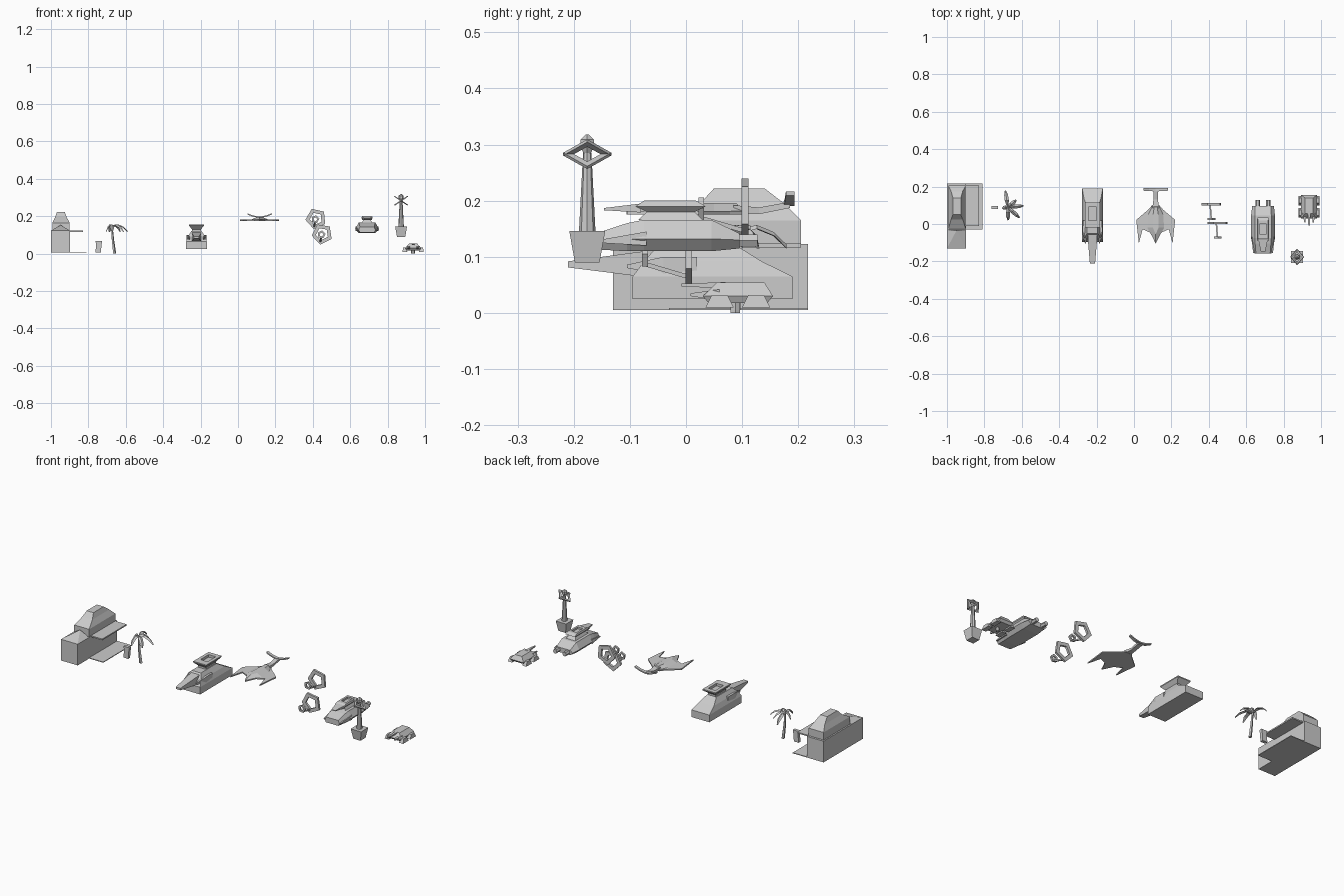
import bpy, math
from mathutils import Vector, Matrix


def make(name, verts, faces, mat=None):
    me = bpy.data.meshes.new(name)
    me.from_pydata([mat @ Vector(v) if mat else Vector(v) for v in verts], [], faces)
    ob = bpy.data.objects.new(name, me)
    bpy.context.collection.objects.link(ob)
    return ob


def loft(name, rings, mat=None, caps=True):
    n = len(rings[0])
    verts = [p for r in rings for p in r]
    faces = [(k * n + i, k * n + (i + 1) % n, (k + 1) * n + (i + 1) % n, (k + 1) * n + i)
             for k in range(len(rings) - 1) for i in range(n)]
    if caps:
        faces += [tuple(range(n))[::-1], tuple(range(len(verts) - n, len(verts)))]
    return make(name, verts, faces, mat)


def rz(x0, x1, y0, y1, z):
    return [(x0, y0, z), (x1, y0, z), (x1, y1, z), (x0, y1, z)]


def ry(cx, w, y, z0, z1):
    return [(cx - w, y, z0), (cx + w, y, z0), (cx + w, y, z1), (cx - w, y, z1)]


def box(name, x0, x1, y0, y1, z0, z1):
    return loft(name, [rz(x0, x1, y0, y1, z0), rz(x0, x1, y0, y1, z1)])


def circ(cx, cy, r, z, n, rot=0):
    return [(cx + r * math.cos(rot + 2 * math.pi * i / n),
             cy + r * math.sin(rot + 2 * math.pi * i / n), z) for i in range(n)]


def hoop(name, ro, ri, t, n, mat, rot=0):
    rings = [circ(0, 0, r, z, n, rot) for r, z in ((ro, -t), (ro, t), (ri, t), (ri, -t), (ro, -t))]
    return loft(name, rings, mat, caps=False)


def plate(name, pts, z0, z1):
    return loft(name, [[(x, y, z0) for x, y in pts], [(x, y, z1) for x, y in pts]])


# Building: long hall, peaked front roof, upper storey, hipped dome, canopy, paving
box("hall", -1, -.897, -.13, .217, .005, .123)
make("front_roof", [(-1, -.13, .123), (-.897, -.13, .123), (-.897, -.03, .123), (-1, -.03, .123),
                    (-.949, -.035, .153)],
     [(0, 1, 4), (1, 2, 4), (2, 3, 4), (3, 0, 4), (3, 2, 1, 0)])
loft("upper_storey", [rz(-.992, -.9, -.025, .205, .123), rz(-.992, -.9, -.025, .205, .165)])
loft("roof_dome", [rz(-.992, -.9, -.025, .205, .165), rz(-.978, -.916, .025, .175, .195),
                   rz(-.968, -.926, .05, .14, .222)])
box("canopy", -.9, -.83, -.01, .205, .117, .124)
box("paving", -.9, -.81, -.03, .217, .005, .009)

# Bollard beside the building
loft("bollard", [ry(0, .001, 0, 0, .001)] and
     [rz(-.763, -.733, .08, .097, .005), rz(-.758, -.73, .08, .097, .045),
      rz(-.762, -.726, .08, .097, .068)])

# Palm with drooping fronds
loft("palm_trunk", [circ(-.66, .088, .009, 0, 5), circ(-.669, .088, .007, .07, 5),
                    circ(-.675, .09, .005, .145, 5)])
for i, (deg, ln) in enumerate([(98, .09), (40, .06), (5, .085), (-42, .085), (-88, .07), (190, .03)]):
    m = Matrix.Translation((-.675, .09, .143)) @ Matrix.Rotation(math.radians(deg), 4, 'Z')
    secs = []
    for f, w, z in ((0, .004, 0), (.4, .011, .01), (.75, .010, -.003), (1, .003, -.025)):
        x = ln * f
        secs.append([(x, -w, z - .003), (x, w, z - .003), (x, 0, z + .004)])
    loft("palm_frond", secs, m)

# Hover tank: hull, cabin, flared turret with recessed hatch, nose beam and prongs
c = -.222
loft("tank_hull", [rz(c - .055, c + .055, -.095, .19, .025), rz(c - .055, c + .055, -.095, .19, .065),
                   rz(c - .045, c + .045, -.075, .135, .092), rz(c - .028, c + .028, -.05, .09, .12)])
loft("turret_flare", [rz(c - .024, c + .024, .0, .09, .12), rz(c - .024, c + .024, .0, .09, .13),
                      rz(c - .04, c + .04, -.02, .115, .15), rz(c - .04, c + .04, -.02, .115, .156),
                      rz(c - .022, c + .022, .018, .09, .156), rz(c - .022, c + .022, .018, .09, .142)])
loft("nose_beam", [ry(c, .014, -.21, .081, .092), ry(c, .024, -.09, .066, .108),
                   ry(c, .026, -.03, .07, .115)])
for s in (-1, 1):
    loft("side_prong", [ry(c + s * .038, .002, -.105, .08, .086), ry(c + s * .042, .011, -.04, .068, .1),
                        ry(c + s * .04, .011, .02, .068, .1)])

# Ray shaped glider: swept wings, raised back, tail boom and curved fluke
c = .116
half = [(0, -.106), (.028, -.047), (.066, -.04), (.094, -.104), (.102, .022), (.04, .075), (.022, .1)]
half = [(0, -.106), (.028, -.047), (.07, -.028), (.09, -.104), (.104, .022), (.038, .078), (.02, .1)]
outline = [(c + x, y) for x, y in half] + [(c - x, y) for x, y in half[:0:-1]]
plate("ray_wings", outline, .175, .182)
loft("ray_back", [[(c + x, y, .182) for x, y in ((0, -.1), (.045, -.02), (.04, .05), (.016, .1),
                                               (-.016, .1), (-.04, .05), (-.045, -.02))],
                  [(c + x, y, .196) for x, y in ((0, -.055), (.015, -.02), (.014, .05), (.008, .09),
                                               (-.008, .09), (-.014, .05), (-.015, -.02))]])
loft("ray_tail", [ry(c, .018, .085, .176, .192), ry(c, .012, .13, .176, .188), ry(c, .013, .185, .187, .198)])
fl = [(-.066, .212), (-.035, .2), (0, .194), (.035, .2), (.066, .212)]
loft("ray_fluke", [[(c + x, .174 + abs(x) * .06, z - .003), (c + x, .193, z - .003),
                    (c + x, .193, z + .004), (c + x, .174 + abs(x) * .06, z + .004)] for x, z in fl])

# Two pentagon rings, each with a small ring on a strut
for x, y, z, rot in ((.417, .105, .187, .1), (.45, .005, .105, .15)):
    up = Matrix.Rotation(math.radians(90), 4, 'X')
    hoop("pentagon_ring", .057, .034, .006, 5, Matrix.Translation((x, y, z)) @ up, math.pi + rot)
    hoop("small_ring", .022, .011, .005, 5, Matrix.Translation((x - .004, y - .078, z - .003)) @ up, rot)
    loft("ring_strut", [ry(x - .004, .004, y - .078, z - .022, z - .014),
                        ry(x - .01, .004, y, z - .045, z - .037)])

# Second hover vehicle: faceted hull, flared turret lid, rear thrusters
c = .69


def hexr(y, w, wt, z0, zm, z1):
    return [(c - wt, y, z0), (c + wt, y, z0), (c + w, y, zm), (c + wt, y, z1), (c - wt, y, z1), (c - w, y, zm)]


loft("skimmer_hull", [hexr(-.157, .045, .038, .113, .126, .143), hexr(-.105, .058, .042, .11, .132, .16),
                      hexr(-.075, .064, .044, .11, .132, .166), hexr(.045, .064, .044, .11, .132, .166),
                      hexr(.095, .058, .042, .115, .13, .142)])
loft("skimmer_turret", [rz(c - .028, c + .028, -.085, .03, .166), rz(c - .02, c + .02, -.07, .015, .18),
                        rz(c - .03, c + .03, -.09, .035, .19), rz(c - .027, c + .027, -.075, .018, .2),
                        rz(c - .016, c + .016, -.055, .002, .2), rz(c - .016, c + .016, -.055, .002, .19)])
loft("turret_visor", [ry(c, .012, -.146, .183, .187), ry(c, .026, -.08, .179, .195)])
for s in (-1, 1):
    loft("thruster", [[(c + s * .029 + .012 * math.cos(a * math.pi / 3), y, .129 + .012 * math.sin(a * math.pi / 3))
                       for a in range(6)] for y in (.07, .127)])
    loft("bow_fin", [ry(c + s * .05, .003, -.155, .125, .13), ry(c + s * .052, .01, -.07, .12, .145)])

# Planter lamp: pot, tapered post, crossed diamond frames, cap
c, d = .872, -.176
loft("planter", [rz(c - .022, c + .022, d - .022, d + .022, .09), rz(c - .032, c + .032, d - .032, d + .032, .146)])
loft("lamp_post", [circ(c, d, .015, .14, 8), circ(c, d, .0075, .285, 8)])
loft("lamp_cap", [circ(c, d, .008, .285, 6), circ(c, d, .014, .298, 6), circ(c, d, .014, .309, 6),
                  circ(c, d, .003, .318, 6)])
for s in (-1, 1):
    m = Matrix.Translation((c, d, .283)) @ Matrix.Rotation(s * math.radians(34), 4, 'Y')
    hoop("lamp_frame", .043, .028, .003, 4, m)

# Small crawler: low body, side pods, front prongs and belly hub
c = .936
loft("crawler_body", [rz(c - .036, c + .036, .04, .145, .018), rz(c - .042, c + .042, .03, .155, .03),
                      rz(c - .022, c + .022, .055, .14, .054)])
for s in (-1, 1):
    for y in (.06, .125):
        x = c + s * .044
        loft("crawler_foot", [rz(x - .013, x + .013, y - .025, y + .025, .01),
                              rz(x - .009, x + .009, y - .014, y + .014, .032)])
    loft("crawler_prong", [ry(c + s * .022, .003, .008, .03, .035), ry(c + s * .026, .01, .06, .022, .042)])
loft("crawler_barrel", [ry(c, .004, -.008, .047, .052), ry(c, .008, .07, .044, .055)])
loft("belly_hub", [circ(c, .088, .01, 0, 6), circ(c, .088, .01, .02, 6)])
